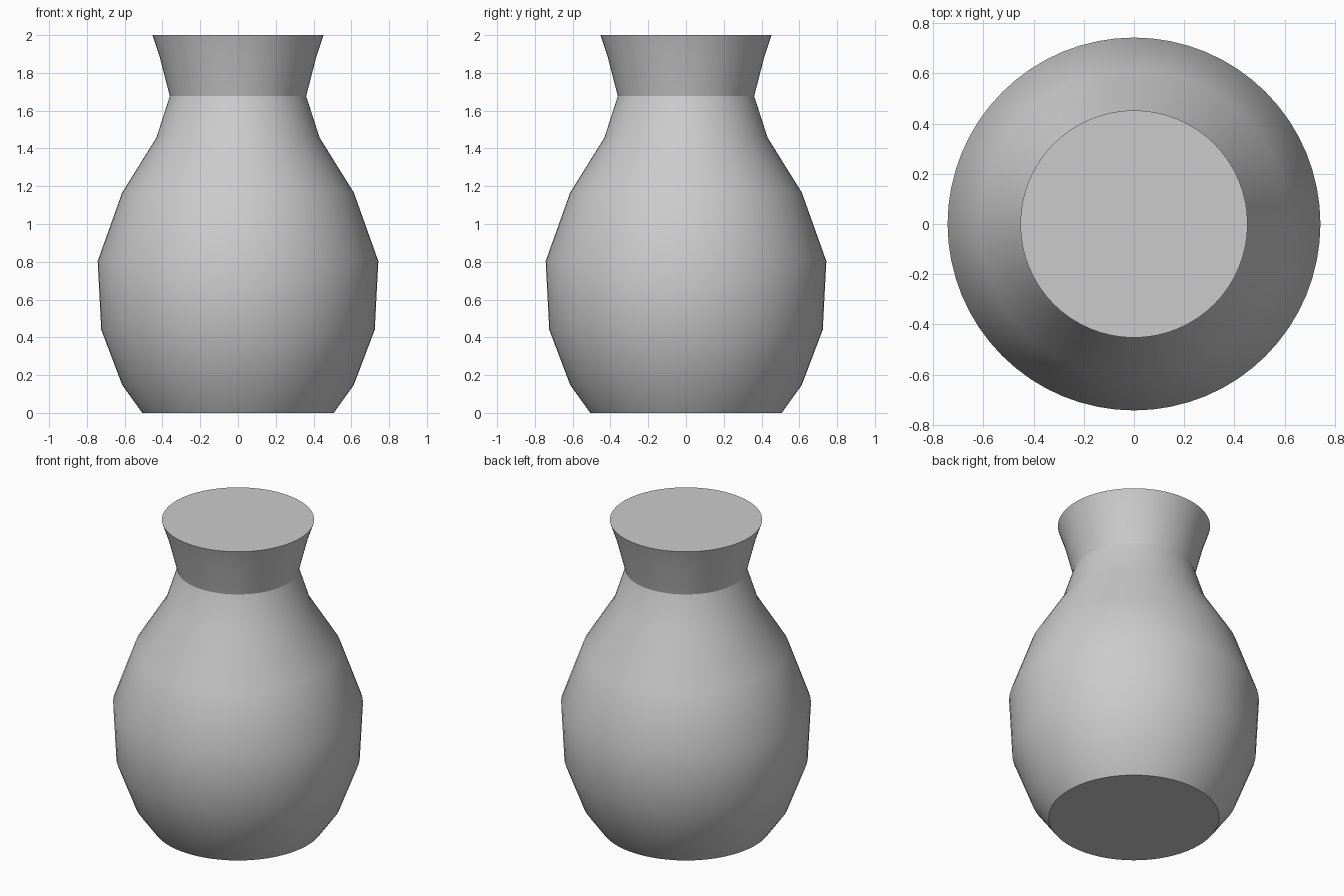
import bpy
import bmesh
import math

cube = bpy.data.objects.get("Cube")
if cube:
    bpy.data.objects.remove(cube, do_unlink=True)

SIDES = 64

# Outline of the vase as (radius, height), from foot to rim
PROFILE = [
    (0.507, 0.0), (0.613, 0.148), (0.724, 0.44), (0.743, 0.803),
    (0.613, 1.167), (0.432, 1.457), (0.361, 1.677), (0.416, 1.89), (0.453, 2.0),
]


def make_material(name, rgb):
    mat = bpy.data.materials.new(name)
    mat.use_nodes = True
    colour = (*rgb, 1.0)
    mat.diffuse_color = colour
    mat.node_tree.nodes["Principled BSDF"].inputs["Base Color"].default_value = colour
    return mat


def lathe(name, profile, mat):
    """Turn a profile around z and close both ends with flat caps."""
    bm = bmesh.new()
    rings = []
    for radius, z in profile:
        angles = [math.tau * i / SIDES for i in range(SIDES)]
        rings.append([bm.verts.new((radius * math.cos(a), radius * math.sin(a), z))
                      for a in angles])
    for low, high in zip(rings, rings[1:]):
        for i in range(SIDES):
            j = (i + 1) % SIDES
            bm.faces.new((low[i], low[j], high[j], high[i]))
    bm.faces.new(rings[0][::-1])
    bm.faces.new(rings[-1])
    mesh = bpy.data.meshes.new(name)
    bm.to_mesh(mesh)
    bm.free()
    mesh.materials.append(mat)
    obj = bpy.data.objects.new(name, mesh)
    bpy.context.collection.objects.link(obj)
    return obj


# Solid vase with a flared neck
vase = lathe("vase", PROFILE, make_material("light grey", (0.6, 0.6, 0.6)))

# Smooth sides with crisp edges at foot, neck and rim
bpy.ops.object.select_all(action="DESELECT")
vase.select_set(True)
bpy.context.view_layer.objects.active = vase
bpy.ops.object.shade_smooth_by_angle(angle=math.radians(30))
